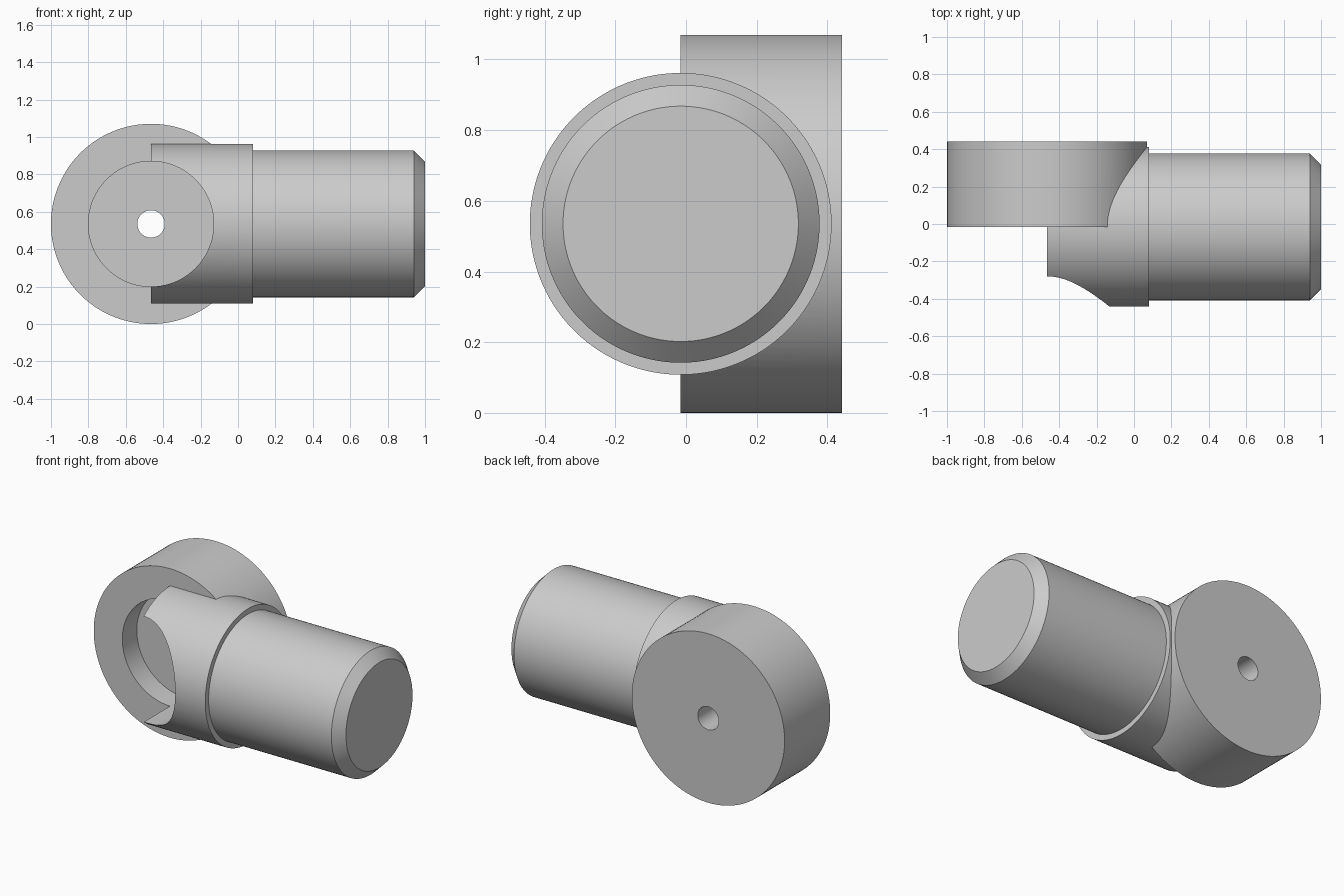
import bpy, bmesh
from math import pi
from mathutils import Matrix, Vector

cube = bpy.data.objects.get("Cube")
if cube:
    bpy.data.objects.remove(cube)

SEGMENTS = 128
HUB_X, AXIS_Y, AXIS_Z = -0.465, -0.015, 0.535

steel = bpy.data.materials.new("plain grey")
steel.use_nodes = True
grey = (0.6, 0.6, 0.6, 1)
steel.diffuse_color = grey
steel.node_tree.nodes["Principled BSDF"].inputs["Base Color"].default_value = grey


def turned(name, profile, axis, centre):
    """Solid of revolution from (position along axis, radius) pairs."""
    turn = Vector((0, 0, 1)).rotation_difference(Vector(axis)).to_matrix().to_4x4()
    place = Matrix.Translation(centre) @ turn @ Matrix.Rotation(pi / SEGMENTS, 4, 'Z')
    bm = bmesh.new()
    rings = []
    for along, radius in profile:
        ring = bmesh.ops.create_circle(bm, segments=SEGMENTS, radius=radius,
                                       matrix=place @ Matrix.Translation((0, 0, along)))
        rings.append(ring["verts"])
    for a, b in zip(rings, rings[1:]):
        for i in range(SEGMENTS):
            j = (i + 1) % SEGMENTS
            bm.faces.new((a[i], a[j], b[j], b[i]))
    bm.faces.new(rings[0])
    bm.faces.new(rings[-1])
    bmesh.ops.recalc_face_normals(bm, faces=bm.faces)
    mesh = bpy.data.meshes.new(name)
    bm.to_mesh(mesh)
    bm.free()
    mesh.materials.append(steel)
    obj = bpy.data.objects.new(name, mesh)
    bpy.context.collection.objects.link(obj)
    return obj


def combine(target, tool, operation):
    mod = target.modifiers.new(tool.name, 'BOOLEAN')
    mod.operation, mod.solver, mod.object = operation, 'EXACT', tool
    bpy.context.view_layer.objects.active = target
    bpy.ops.object.modifier_apply(modifier=mod.name)
    bpy.data.objects.remove(tool)


# Collar, shaft and chamfered tip turned around the x axis
joint = turned("rod_end", [(HUB_X, 0.427), (0.08, 0.427), (0.08, 0.393),
                           (0.94, 0.393), (1.0, 0.333)],
               (1, 0, 0), (0, AXIS_Y, AXIS_Z))

# Round hub, with its axis along y
hub = turned("hub", [(AXIS_Y, 0.535), (0.442, 0.535)], (0, 1, 0), (HUB_X, 0, AXIS_Z))
combine(joint, hub, 'UNION')

# Wide recess through the collar into the hub, and the small through hole
recess = turned("recess", [(-0.7, 0.335), (0.13, 0.335)], (0, 1, 0), (HUB_X, 0, AXIS_Z))
combine(joint, recess, 'DIFFERENCE')
hole = turned("pin_hole", [(-0.7, 0.073), (0.7, 0.073)], (0, 1, 0), (HUB_X, 0, AXIS_Z))
combine(joint, hole, 'DIFFERENCE')

# Smooth round walls, crisp edges
bpy.ops.object.select_all(action='DESELECT')
joint.select_set(True)
bpy.context.view_layer.objects.active = joint
bpy.ops.object.shade_smooth_by_angle(angle=pi / 7)
